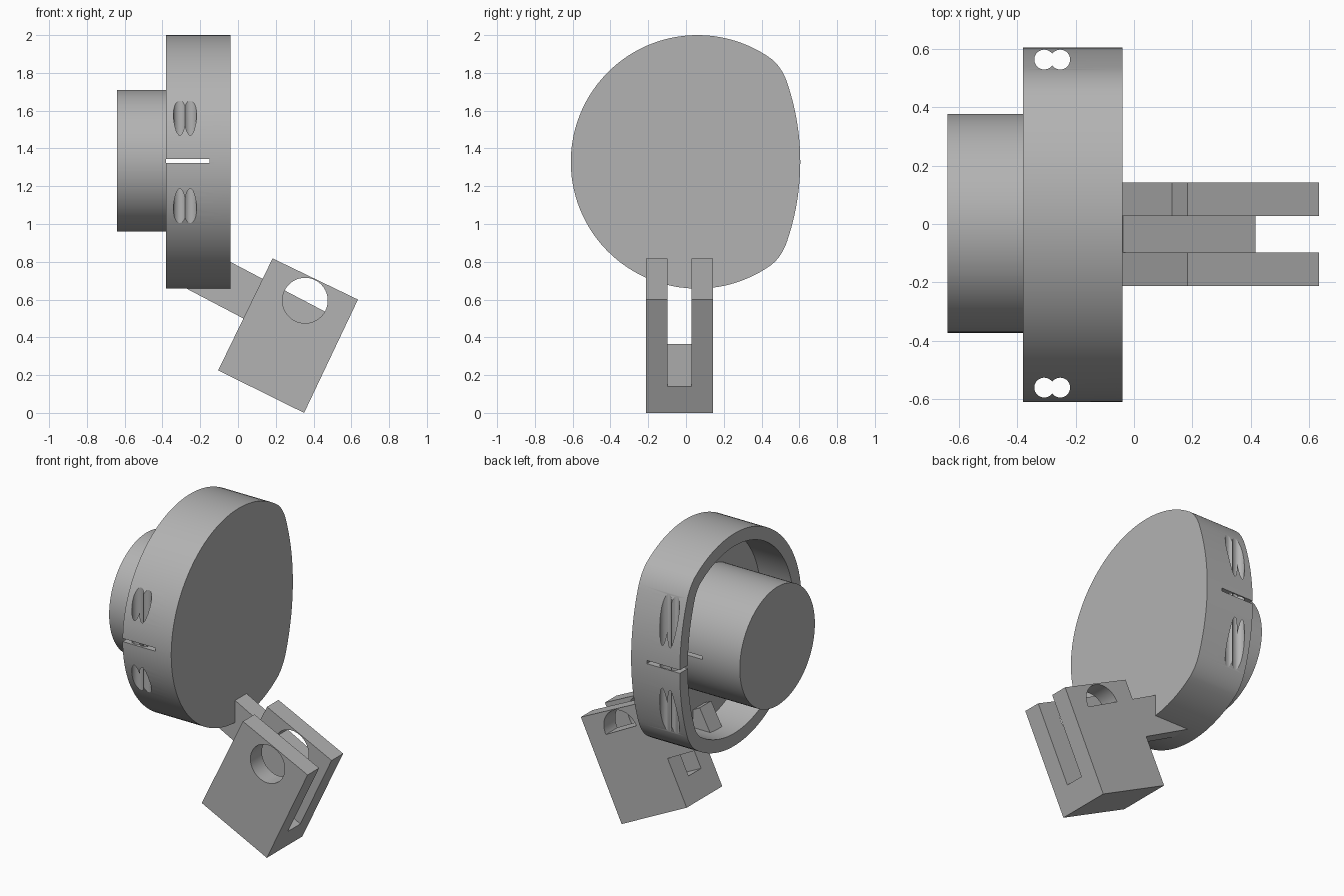
import bpy, bmesh, math
from mathutils import Vector, Matrix

if "Cube" in bpy.data.objects:
    bpy.data.objects.remove(bpy.data.objects["Cube"])

grey = bpy.data.materials.new("mid grey")
grey.diffuse_color = (0.45, 0.45, 0.45, 1)
grey.use_nodes = True
grey.node_tree.nodes["Principled BSDF"].inputs["Base Color"].default_value = grey.diffuse_color


def prism(name, pts, axis, a, b):
    """Extrude a closed 2D outline along an axis: x takes (y,z), y takes (x,z), z takes (x,y)."""
    place = {"x": lambda p, t: (t, p[0], p[1]),
             "y": lambda p, t: (p[0], t, p[1]),
             "z": lambda p, t: (p[0], p[1], t)}[axis]
    bm = bmesh.new()
    lo = [bm.verts.new(place(p, a)) for p in pts]
    hi = [bm.verts.new(place(p, b)) for p in pts]
    bm.faces.new(lo)
    bm.faces.new(hi)
    n = len(pts)
    for i in range(n):
        j = (i + 1) % n
        bm.faces.new((lo[i], lo[j], hi[j], hi[i]))
    bmesh.ops.recalc_face_normals(bm, faces=bm.faces)
    me = bpy.data.meshes.new(name)
    bm.to_mesh(me)
    bm.free()
    ob = bpy.data.objects.new(name, me)
    bpy.context.collection.objects.link(ob)
    me.materials.append(grey)
    return ob


def circle(cx, cy, r, n=64):
    return [(cx + r * math.cos(2 * math.pi * i / n), cy + r * math.sin(2 * math.pi * i / n))
            for i in range(n)]


def rect(x0, x1, y0, y1):
    return [(x0, y0), (x1, y0), (x1, y1), (x0, y1)]


def activate(ob):
    bpy.ops.object.select_all(action="DESELECT")
    ob.select_set(True)
    bpy.context.view_layer.objects.active = ob


def cut(ob, cutters):
    activate(ob)
    for c in cutters:
        m = ob.modifiers.new("cut", "BOOLEAN")
        m.operation, m.solver, m.object = "DIFFERENCE", "EXACT", c
        bpy.ops.object.modifier_apply(modifier=m.name)


def offset(pts, d):
    """Move a counter-clockwise outline inwards by d."""
    out = []
    for i, p in enumerate(pts):
        t = (Vector(pts[(i + 1) % len(pts)]) - Vector(pts[i - 1])).normalized()
        out.append((p[0] - t.y * d, p[1] + t.x * d))
    return out


# Housing outline: large round, with a flatter bulged side at +y and blended corners
CY, CZ, R = 0.061, 1.329, 0.671
SIDE_Y, SIDE_R = 0.605, 1.3
side = lambda dz: SIDE_Y - SIDE_R + math.sqrt(SIDE_R ** 2 - dz ** 2)
a0 = math.asin(0.545 / R)
p0 = Vector((side(0.42), 0.42))
p1 = Vector((0.508, 0.50))
p2 = Vector((CY + R * math.cos(a0), 0.545))
half = [(side(0.42 * i / 12), 0.42 * i / 12) for i in range(12)]
half += [tuple(p0 * (1 - t) ** 2 + p1 * 2 * t * (1 - t) + p2 * t * t) for t in [i / 8 for i in range(8)]]
half += [(CY + R * math.cos(a), R * math.sin(a))
         for a in [a0 + (math.pi - a0) * i / 40 for i in range(41)]]
outline = [(y, CZ + z) for y, z in half] + [(y, CZ - z) for y, z in reversed(half[1:-1])]

# Cup-shaped housing, open at -x
FLOOR = -0.15
housing = prism("housing", outline, "x", -0.38, -0.04)
core = prism("core_drum", circle(0.002, 1.335, 0.375, 96), "x", -0.64, FLOOR + 0.01)
cavity = prism("cavity_cutter", offset(outline, 0.08), "x", -0.5, FLOOR)
slot = prism("slit_cutter", rect(-0.38, FLOOR, 1.324, 1.344), "y", -1, 1)
wide_slot = prism("wide_slit_cutter", rect(-0.45, FLOOR, 1.324, 1.344), "y", -1, 1)
holes = [prism("strap_hole_cutter", circle(x, y, 0.034, 32), "z", 0, 2.5)
         for x in (-0.308, -0.253) for y in (-0.561, 0.564)]
cut(housing, [cavity, wide_slot] + holes)
cut(core, [slot])

# Forked block, tilted in the xz plane
Y0, Y1, G0, G1 = -0.212, 0.143, -0.097, 0.028
top_l, top_r = Vector((0.183, 0.818)), Vector((0.635, 0.6))
bot_r, bot_l = Vector((0.35, 0.0)), Vector((-0.105, 0.225))
u, v = (top_r - top_l).normalized(), (top_l - bot_l).normalized()
fork = prism("fork_block", [bot_l, bot_r, top_r, top_l], "y", Y0, Y1)
gap = prism("gap_cutter", [bot_l + v * 0.155 - u * 0.1, bot_r + v * 0.155 + u * 0.1,
                           top_r + v * 0.1 + u * 0.1, top_l + v * 0.1 - u * 0.1], "y", G0, G1)
pin = prism("pin_hole_cutter", circle(0.355, 0.595, 0.12), "y", -0.5, 0.5)
cut(fork, [gap, pin])

# Sloped arm joining the housing to the rear prong
d = Vector((math.cos(math.radians(27.7)), -math.sin(math.radians(27.7))))
w = Vector((d.y, -d.x)) * 0.233
s = Vector((-0.196, 0.881))
e = s + d * 0.78
arm = prism("arm", [s, e, e + w, s + w], "y", G1, Y1)

for c in [cavity, slot, wide_slot, gap, pin] + holes:
    bpy.data.objects.remove(c)
for ob in (housing, core, fork, arm):
    activate(ob)
    bpy.ops.object.shade_smooth_by_angle(angle=math.radians(25))
